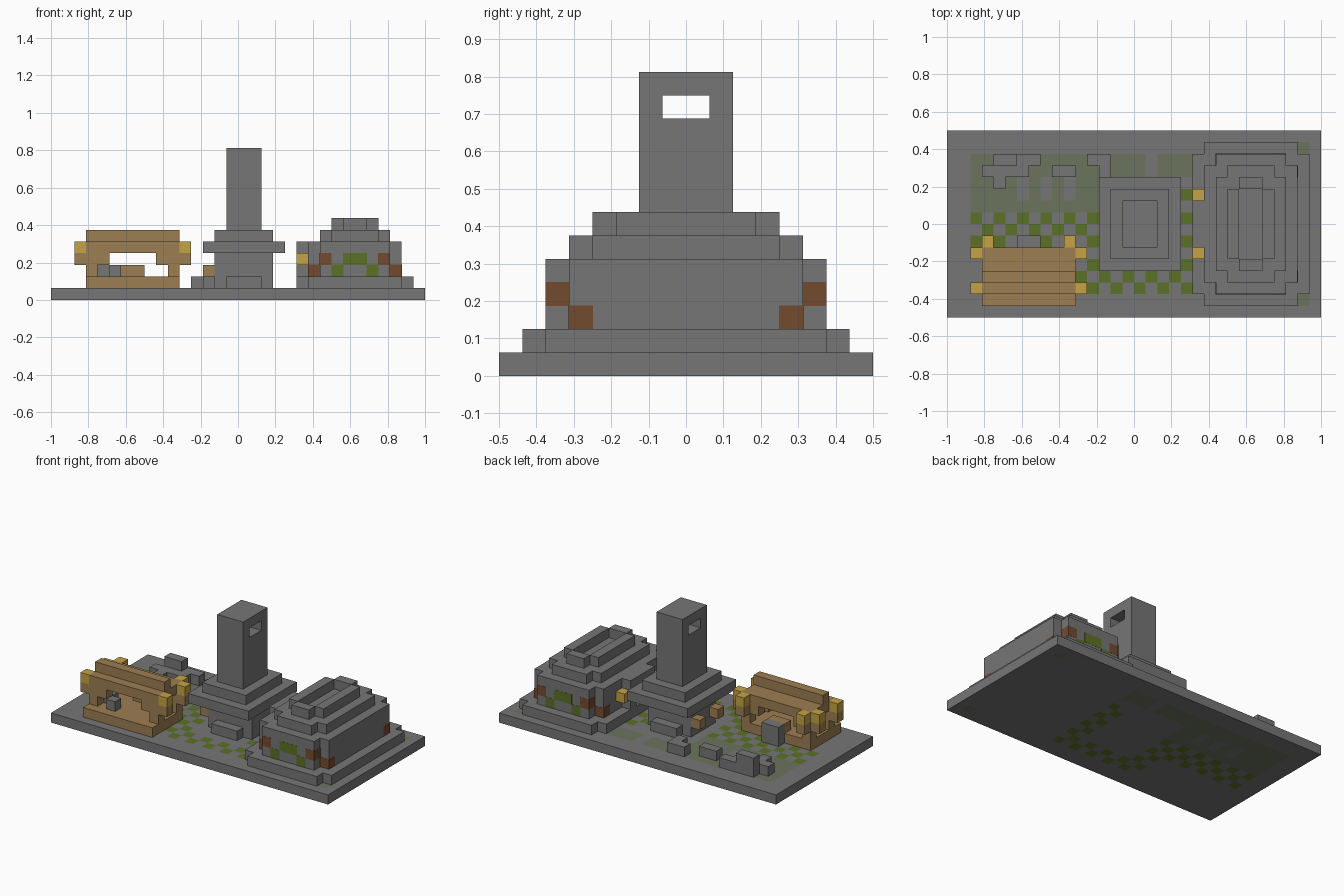
import bpy
import bmesh

cube = bpy.data.objects.get("Cube")
if cube:
    bpy.data.objects.remove(cube, do_unlink=True)

U = 1 / 16  # size of one block


def material(name, rgb):
    m = bpy.data.materials.new(name)
    m.use_nodes = True
    color = (*rgb, 1)
    m.diffuse_color = color
    m.node_tree.nodes["Principled BSDF"].inputs["Base Color"].default_value = color
    return m


STONE = material("stone grey", (0.18, 0.18, 0.18))
WOOD = material("tan wood", (0.34, 0.21, 0.085))
LAMP = material("lamp yellow", (0.56, 0.37, 0.06))
MOSS = material("moss green", (0.105, 0.165, 0.02))
RUST = material("rust brown", (0.175, 0.07, 0.03))
GRASS = material("pale grass", (0.145, 0.175, 0.11))


def blocks(name, mat, boxes, grow=0.0):
    """One object from boxes given as inclusive block ranges (x, y, z)."""
    bm = bmesh.new()
    for spans in boxes:
        spans = [s if isinstance(s, tuple) else (s, s) for s in spans]
        lo = [s[0] * U - o - grow for s, o in zip(spans, (1, 0.5, 0))]
        hi = [(s[1] + 1) * U - o + grow for s, o in zip(spans, (1, 0.5, 0))]
        for v in bmesh.ops.create_cube(bm, size=1)["verts"]:
            v.co = [h if c > 0 else l for c, l, h in zip(v.co, lo, hi)]
    mesh = bpy.data.meshes.new(name)
    bm.to_mesh(mesh)
    bm.free()
    mesh.materials.append(mat)
    ob = bpy.data.objects.new(name, mesh)
    bpy.context.collection.objects.link(ob)
    return ob


def notched(x0, x1, y0, y1, z):
    """Rectangle with its four corner blocks left out."""
    return [((x0, x1), (y0 + 1, y1 - 1), z), ((x0 + 1, x1 - 1), (y0, y1), z)]


# Ground slab with grass and a checkered moss path
def ground_index(i, j):
    path = (2 <= i <= 12 and 6 <= j <= 8) or (11 <= i <= 20 and 2 <= j <= 8) \
        or (i >= 19 and i <= 20 and 9 <= j <= 10)
    under_tower = 13 <= i <= 18 and 4 <= j <= 11
    if path and not under_tower and (i + j) % 2 == 0:
        return 1
    bare = i in (6, 8, 10) and j in (10, 11)
    lawn = (2 <= i <= 12 and 9 <= j <= 13) or (13 <= i <= 20 and 12 <= j <= 13 and i != 17)
    if (lawn and not bare) or (i == 30 and j in (1, 14)):
        return 2
    return 0


bm = bmesh.new()
bmesh.ops.create_grid(bm, x_segments=32, y_segments=16, size=1)
for v in bm.verts:
    v.co.y *= 0.5
    v.co.z = U
for f in bm.faces:
    c = f.calc_center_median()
    f.material_index = ground_index(int((c.x + 1) / U), int((c.y + 0.5) / U))
mesh = bpy.data.meshes.new("ground_slab")
bm.to_mesh(mesh)
bm.free()
for m in (STONE, MOSS, GRASS):
    mesh.materials.append(m)
ground = bpy.data.objects.new("ground_slab", mesh)
bpy.context.collection.objects.link(ground)
solid = ground.modifiers.new("thickness", "SOLIDIFY")
solid.thickness = U
solid.offset = -1

# Stepped stone hall
blocks("hall_footing", STONE, [((21, 21), (2, 13), 1), ((22, 29), (1, 14), 1),
                               ((30, 30), (2, 13), 1)])
blocks("hall_walls", STONE, notched(22, 29, 2, 13, (2, 4)))
blocks("hall_roof_step", STONE, notched(23, 28, 3, 12, 5))
blocks("hall_roof_rim", STONE, [(24, (5, 10), 6), (27, (5, 10), 6),
                                ((25, 26), 4, 6), ((25, 26), 11, 6)])
blocks("hall_door_frame", STONE, [(21, 6, (2, 4)), (21, 9, (2, 4)), (21, (7, 8), 4)])
blocks("hall_lamps", LAMP, [(21, 5, 3), (21, 10, 3)])
rust, moss = [], []
for side in (lambda j: j, lambda j: 15 - j):
    rust += [(22, side(3), 2), (23, side(2), 3), (28, side(2), 3), (29, side(3), 2)]
    moss += [(24, side(2), 2), ((25, 26), side(2), 3), (27, side(2), 2)]
blocks("hall_rust_blocks", RUST, rust, 0.001)
blocks("hall_moss_blocks", MOSS, moss, 0.001)

# Tower: stepped pedestal, two roof slabs and a shaft with a window through it
blocks("tower_footing", STONE, notched(14, 18, 5, 10, 1))
blocks("tower_pedestal", STONE, [((14, 18), (6, 9), (2, 3))])
blocks("tower_lower_slab", STONE, [((13, 19), (4, 11), 4)])
blocks("tower_upper_slab", STONE, [((14, 18), (5, 10), 5)])
blocks("tower_shaft", STONE, [((15, 17), (6, 9), (6, 10)), ((15, 17), 6, 11),
                              ((15, 17), 9, 11), ((15, 17), (6, 9), 12)])
blocks("tower_brackets", WOOD, [(13, 6, 2), (13, 9, 2)])

# Open wooden house
blocks("house_floor", WOOD, [((3, 10), (1, 5), 1)])
blocks("house_posts", WOOD, [(i, j, 2) for i in (3, 10) for j in (2, 5)])
blocks("house_braces", WOOD, [(s, j, 3) for s in ((2, 4), (9, 11)) for j in (2, 5)])
blocks("house_back_brackets", WOOD, [(3, 6, 3), (10, 6, 3)])
blocks("house_roof", WOOD, [((3, 10), (2, 5), 4)])
blocks("house_ridge", WOOD, [((3, 10), 3, 5)])
blocks("house_bench", WOOD, [((6, 7), 5, 2)])
blocks("house_lamps", LAMP, [(i, j, 4) for i in (2, 11) for j in (2, 5)]
       + [(3, 6, 4), (10, 6, 4)])
blocks("house_back_step", STONE, [((6, 7), 6, (1, 2))])
blocks("house_stone_seats", STONE, [(5, 2, 2), (4, 3, 2)])

# Scattered rubble behind
blocks("rubble", STONE, [((4, 7), 13, 1), ((3, 6), 12, 1), (4, 11, 1), ((4, 5), 13, 2),
                         ((9, 10), 12, 1), ((12, 13), 13, 1), (13, 12, 1)])
